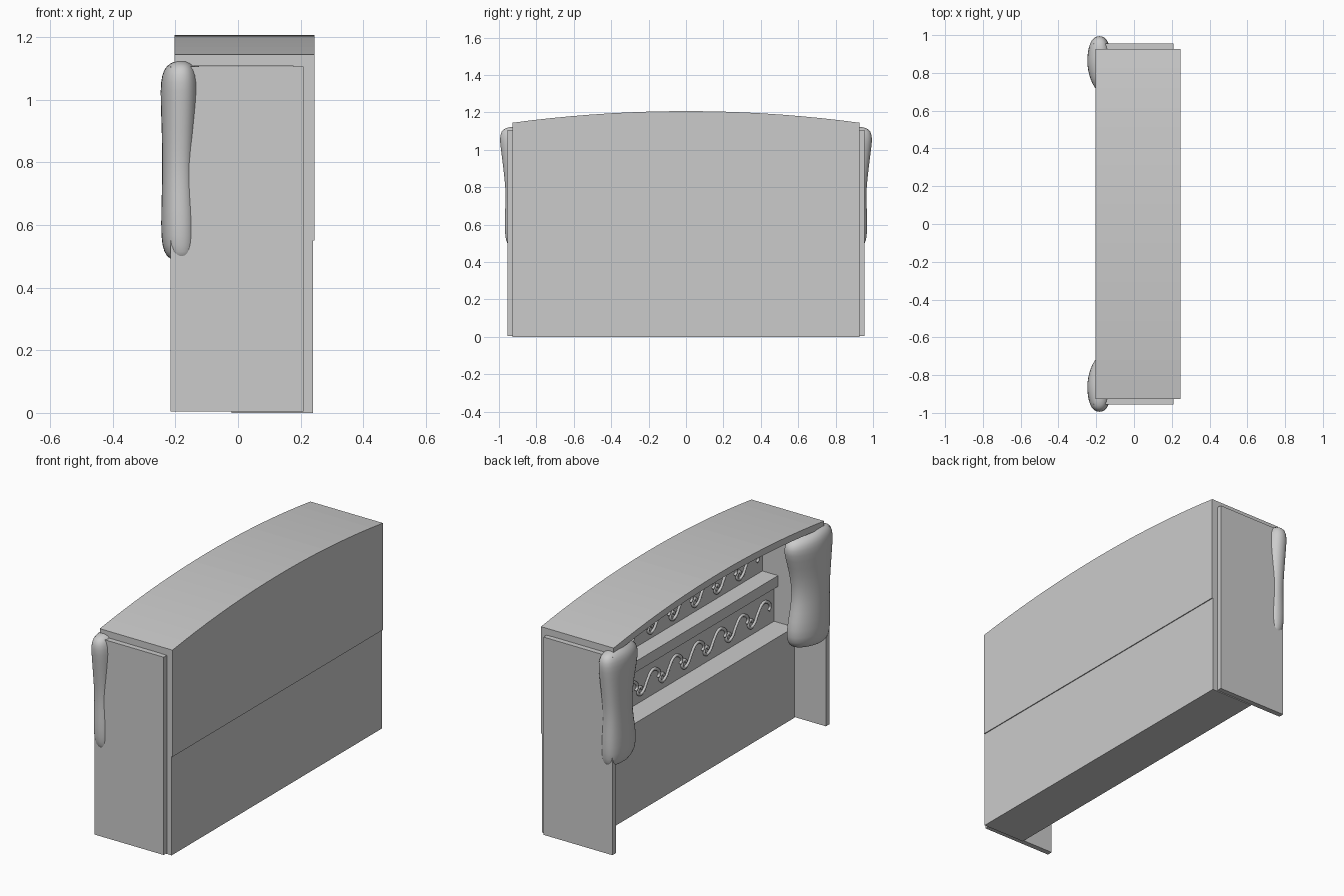
import bpy, bmesh, math

cube = bpy.data.objects.get("Cube")
if cube:
    bpy.data.objects.remove(cube)

grey = bpy.data.materials.new("plain grey")
grey.use_nodes = True
colour = (0.6, 0.6, 0.6, 1)
grey.diffuse_color = colour
grey.node_tree.nodes["Principled BSDF"].inputs["Base Color"].default_value = colour


def finish(name, bm, smooth=False):
    bmesh.ops.recalc_face_normals(bm, faces=bm.faces)
    mesh = bpy.data.meshes.new(name)
    bm.to_mesh(mesh)
    bm.free()
    mesh.materials.append(grey)
    for p in mesh.polygons:
        p.use_smooth = smooth
    obj = bpy.data.objects.new(name, mesh)
    bpy.context.collection.objects.link(obj)
    return obj


def prism(name, points, direction):
    """Extrude a closed outline along a direction."""
    bm = bmesh.new()
    face = bm.faces.new([bm.verts.new(p) for p in points])
    new = bmesh.ops.extrude_face_region(bm, geom=[face])["geom"]
    bmesh.ops.translate(bm, vec=direction,
                        verts=[v for v in new if isinstance(v, bmesh.types.BMVert)])
    return finish(name, bm)


def box(name, x0, x1, y0, y1, z0, z1):
    pts = [(x0, y0, z0), (x1, y0, z0), (x1, y1, z0), (x0, y1, z0)]
    return prism(name, pts, (0, 0, z1 - z0))


HALF = 0.927
SEGMENTS = 18


def arch(y, end):
    return end + 0.062 * (1 - (y / HALF) ** 2)


ys = [-HALF + 2 * HALF * i / SEGMENTS for i in range(SEGMENTS + 1)]

# Stepped body: solid base, recessed middle and moulded ledge
box("lower_body", -0.02, 0.24, -HALF, HALF, 0, 0.505)
box("middle_panel", 0.105, 0.24, -HALF, HALF, 0.505, 0.71)
box("shelf_ledge", 0.08, 0.24, -HALF, HALF, 0.706, 0.766)

# Arched upper back and lid
back = [(0.177, y, arch(y, 1.12)) for y in ys]
prism("upper_panel", [(0.177, -HALF, 0.766)] + back + [(0.177, HALF, 0.766)], (0.06, 0, 0))
outer = [(0.235, y, arch(y, 1.143)) for y in ys]
prism("back_panel", [(0.235, -HALF, 0.55)] + outer + [(0.235, HALF, 0.55)], (0.01, 0, 0))
lid = [(-0.203, y, arch(y, 1.145)) for y in ys]
lid += [(-0.203, y, arch(y, 1.108)) for y in reversed(ys)]
prism("arched_lid", lid, (0.448, 0, 0))


def bolster(name, side):
    """Padded corner: stacked teardrop rings, pinched at the waist."""
    # height, x centre, x half width, inner y, outer y
    rings = [(0.488, -0.178, 0.030, 0.78, 0.945),
             (0.497, -0.180, 0.048, 0.735, 0.957),
             (0.53, -0.183, 0.062, 0.705, 0.968),
             (0.60, -0.184, 0.064, 0.70, 0.972),
             (0.70, -0.186, 0.059, 0.725, 0.967),
             (0.79, -0.187, 0.056, 0.74, 0.965),
             (0.90, -0.185, 0.060, 0.725, 0.978),
             (1.00, -0.183, 0.066, 0.69, 0.991),
             (1.06, -0.183, 0.066, 0.675, 0.999),
             (1.10, -0.183, 0.055, 0.70, 0.99),
             (1.118, -0.182, 0.035, 0.76, 0.965),
             (1.126, -0.182, 0.012, 0.82, 0.92)]
    count = 20
    bm = bmesh.new()
    loops = []
    for z, cx, hx, y0, y1 in rings:
        loop = []
        for i in range(count):
            a = 2 * math.pi * i / count
            c, s = math.cos(a), math.sin(a)
            y = (y0 + y1) / 2 + (y1 - y0) / 2 * math.copysign(abs(c) ** 0.8, c)
            inner = max(0, -c)
            x = cx + hx * math.copysign(abs(s) ** 0.8, s) + 0.035 * inner
            loop.append(bm.verts.new((x, side * y, z)))
        loops.append(loop)
    for a, b in zip(loops, loops[1:]):
        for i in range(count):
            j = (i + 1) % count
            bm.faces.new((a[i], a[j], b[j], b[i]))
    bm.faces.new(loops[0])
    bm.faces.new(loops[-1])
    obj = finish(name, bm, True)
    sub = obj.modifiers.new("Rounding", 'SUBSURF')
    sub.levels = sub.render_levels = 1


# End panels and padded corners
for label, side in (("left", 1), ("right", -1)):
    y0, y1 = sorted((side * 0.925, side * 0.955))
    box(label + "_end_panel", -0.215, 0.21, y0, y1, 0.005, 1.107)
    bolster(label + "_bolster", side)


def scroll_band(name, x, z, count=9):
    """Row of curling wave ornaments made from a bevelled curve."""
    wave = [(0.050, 0.028), (0.034, 0.042), (0.014, 0.030), (0.026, 0.002),
            (0.062, 0.008), (0.098, 0.055), (0.140, 0.094), (0.184, 0.084),
            (0.205, 0.050), (0.190, 0.035)]
    pitch = 0.195
    data = bpy.data.curves.new(name, 'CURVE')
    data.dimensions = '3D'
    data.bevel_depth = 0.009
    data.bevel_resolution = 1
    data.resolution_u = 4
    data.use_fill_caps = True
    data.materials.append(grey)
    start = count * pitch / 2
    for n in range(count):
        spline = data.splines.new('BEZIER')
        spline.bezier_points.add(len(wave) - 1)
        for point, (u, v) in zip(spline.bezier_points, wave):
            point.co = (x, start - n * pitch - u, z + v)
            point.handle_left_type = point.handle_right_type = 'AUTO'
    bpy.context.collection.objects.link(bpy.data.objects.new(name, data))


scroll_band("lower_scrolls", 0.103, 0.55)
scroll_band("upper_scrolls", 0.175, 0.80)
